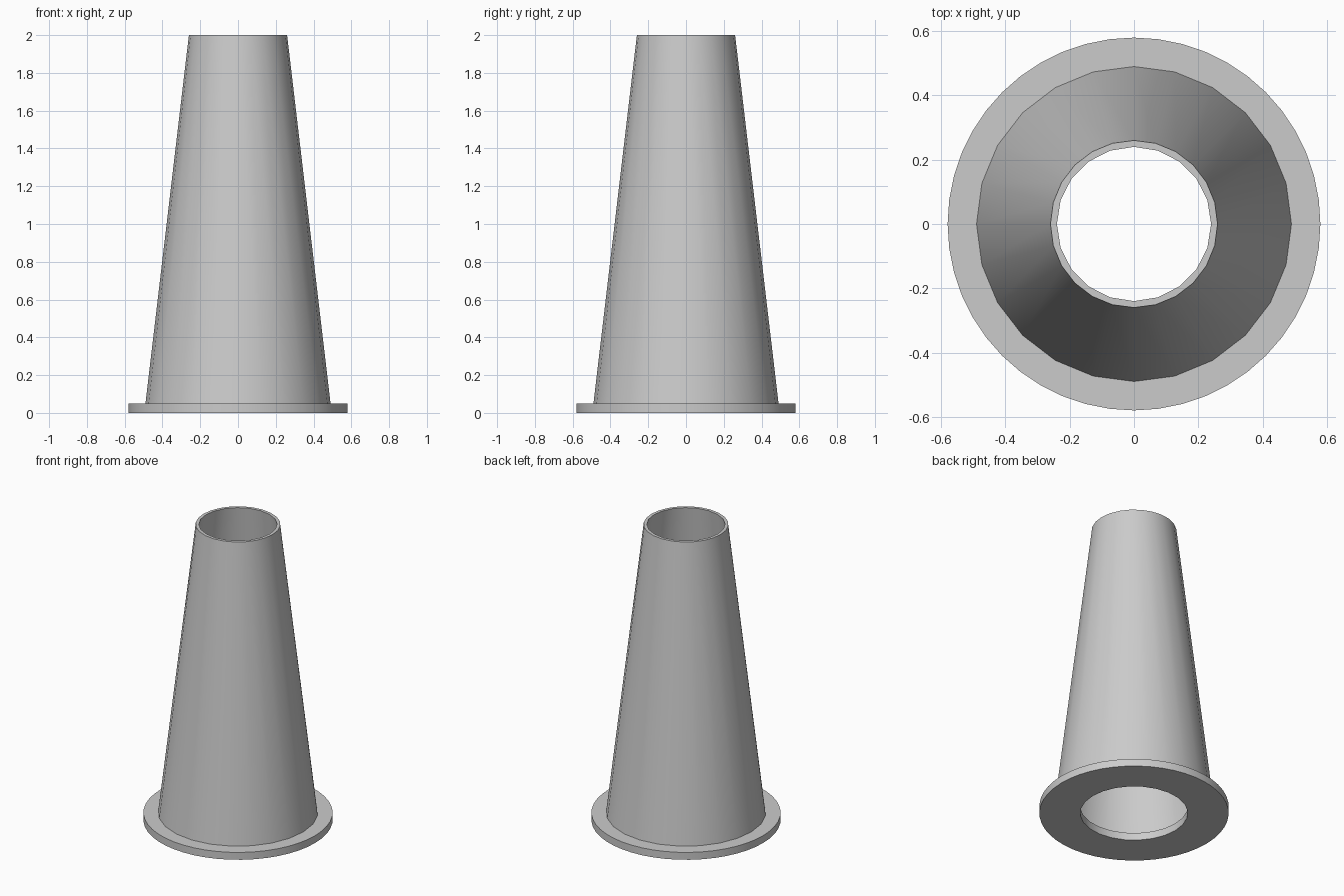
import bpy
import bmesh
import math

default_cube = bpy.data.objects.get("Cube")
if default_cube:
    bpy.data.objects.remove(default_cube, do_unlink=True)

# Single plain grey
grey = bpy.data.materials.new("plain_grey")
grey.use_nodes = True
colour = (0.6, 0.6, 0.6, 1)
grey.diffuse_color = colour
grey.node_tree.nodes["Principled BSDF"].inputs["Base Color"].default_value = colour


def add_wall(bm, sides, r_low, r_high, z_low, z_high):
    """Add an open conical wall and return its bottom and top edge loops."""
    rings = []
    for r, z in ((r_low, z_low), (r_high, z_high)):
        angles = [math.tau * i / sides for i in range(sides)]
        rings.append([bm.verts.new((r * math.sin(a), r * math.cos(a), z)) for a in angles])
    low, high = rings
    for i in range(sides):
        j = (i + 1) % sides
        bm.faces.new((low[i], low[j], high[j], high[i]))
    return [[bm.edges.get((ring[i - 1], ring[i])) for i in range(sides)] for ring in rings]


def hollow_part(name, outer, inner, z_low, z_high):
    """Make a tube; outer and inner are (sides, bottom radius, top radius)."""
    bm = bmesh.new()
    outer_loops = add_wall(bm, *outer, z_low, z_high)
    inner_loops = add_wall(bm, *inner, z_low, z_high)
    # Flat rims between the two walls
    for a, b in zip(outer_loops, inner_loops):
        bmesh.ops.triangle_fill(bm, edges=a + b, use_beauty=True)
    bmesh.ops.recalc_face_normals(bm, faces=bm.faces)
    mesh = bpy.data.meshes.new(name)
    bm.to_mesh(mesh)
    bm.free()
    mesh.materials.append(grey)
    part = bpy.data.objects.new(name, mesh)
    bpy.context.collection.objects.link(part)
    bpy.ops.object.select_all(action="DESELECT")
    part.select_set(True)
    bpy.context.view_layer.objects.active = part
    bpy.ops.object.shade_smooth_by_angle(angle=math.radians(30))


# Flat ring at the foot
hollow_part("base_flange", (48, 0.58, 0.58), (24, 0.33, 0.33), 0, 0.05)

# Tapered thin-walled tube standing on the flange
hollow_part("tapered_tube", (24, 0.49, 0.26), (20, 0.47, 0.24), 0.05, 2)
